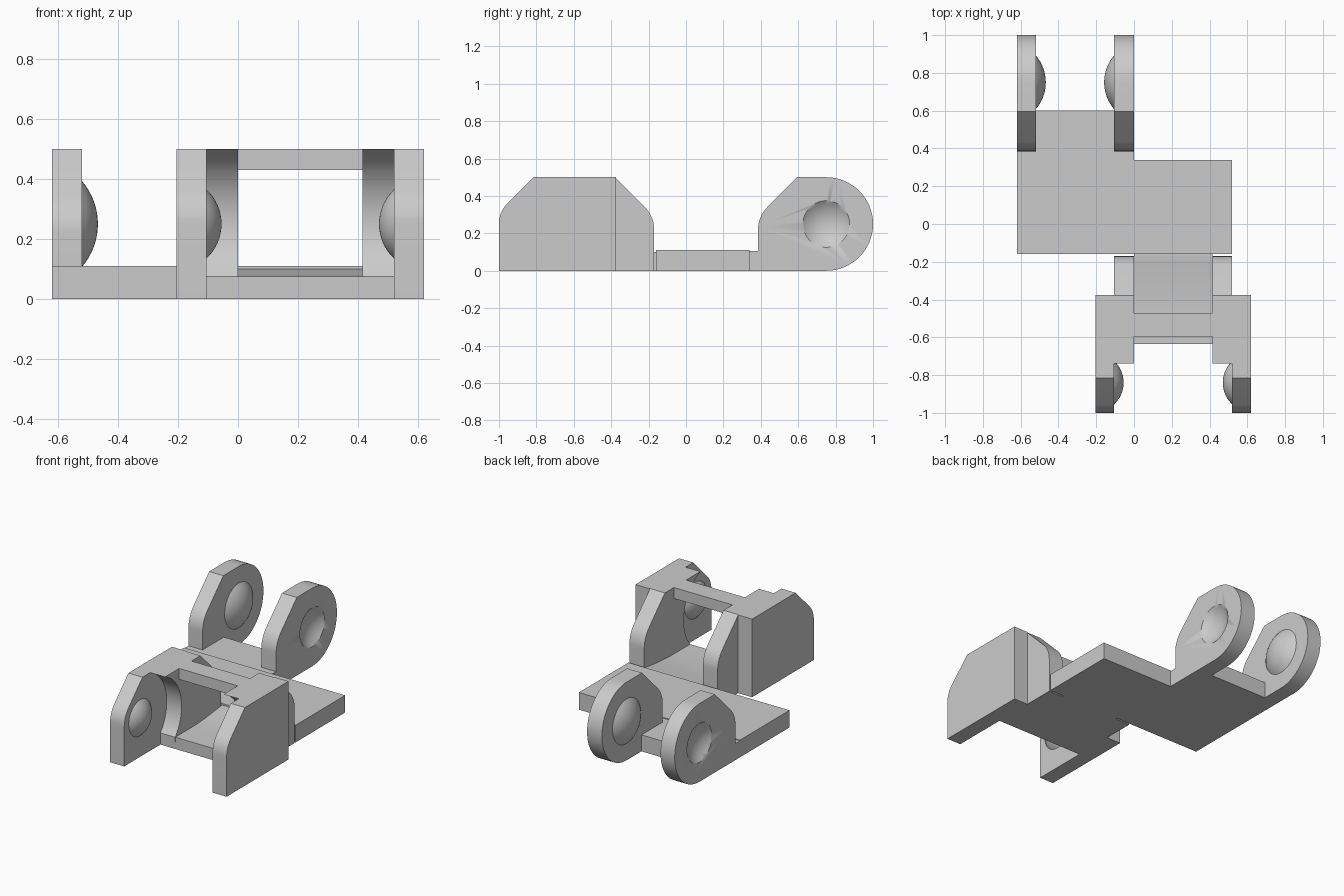
import bpy
import bmesh
from math import sin, cos, asin, radians, sqrt, pi

if "Cube" in bpy.data.objects:
    bpy.data.objects.remove(bpy.data.objects["Cube"], do_unlink=True)

# One plain grey for the whole hinge link
grey = bpy.data.materials.new("plain grey")
grey.use_nodes = True
grey.diffuse_color = (0.6, 0.6, 0.6, 1)
grey.node_tree.nodes["Principled BSDF"].inputs["Base Color"].default_value = grey.diffuse_color

TOP = 0.5
PIVOT_Z = 0.25


def finish(bm, name):
    bmesh.ops.recalc_face_normals(bm, faces=bm.faces)
    mesh = bpy.data.meshes.new(name)
    bm.to_mesh(mesh)
    bm.free()
    mesh.materials.append(grey)
    ob = bpy.data.objects.new(name, mesh)
    bpy.context.collection.objects.link(ob)
    bpy.ops.object.select_all(action="DESELECT")
    ob.select_set(True)
    bpy.context.view_layer.objects.active = ob
    bpy.ops.object.shade_smooth_by_angle(angle=radians(25))
    return ob


def prism(name, x0, x1, profile):
    """Extrude a (y, z) profile along x."""
    bm = bmesh.new()
    face = bm.faces.new([bm.verts.new((x0, y, z)) for y, z in profile])
    out = bmesh.ops.extrude_face_region(bm, geom=[face])
    moved = [v for v in out["geom"] if isinstance(v, bmesh.types.BMVert)]
    bmesh.ops.translate(bm, verts=moved, vec=(x1 - x0, 0, 0))
    return finish(bm, name)


def slab(name, x0, x1, y0, y1, z0, z1):
    return prism(name, x0, x1, [(y0, z0), (y1, z0), (y1, z1), (y0, z1)])


def arc(cy, cz, r, a0, a1, n):
    return [(cy + r * cos(a0 + (a1 - a0) * i / n), cz + r * sin(a0 + (a1 - a0) * i / n))
            for i in range(n + 1)]


def shoulder(edge, r, z, way):
    """Rounded corner from a vertical edge into a 45 degree slope up to the top."""
    pts = [(edge + way * r * (1 - cos(t)), z + r * sin(t))
           for t in [pi / 4 * i / 8 for i in range(9)]]
    y, h = pts[-1]
    return pts + [(y + way * (TOP - h), TOP)]


def bump(name, x, y, r, height, way):
    """Shallow spherical cap on an inner face, bulging along x."""
    big = (r * r + height * height) / (2 * height)
    edge = asin(r / big)
    bm = bmesh.new()
    n, rings = 40, 8
    loops = []
    for k in range(1, rings + 1):
        a = edge * k / rings
        px = x + way * (big * cos(a) - big + height)
        loops.append([bm.verts.new((px, y + big * sin(a) * cos(2 * pi * i / n),
                                    PIVOT_Z + big * sin(a) * sin(2 * pi * i / n)))
                      for i in range(n)])
    tip = bm.verts.new((x + way * height, y, PIVOT_Z))
    for i in range(n):
        j = (i + 1) % n
        bm.faces.new((tip, loops[0][i], loops[0][j]))
        for a, b in zip(loops, loops[1:]):
            bm.faces.new((a[i], b[i], b[j], a[j]))
    bm.faces.new(loops[-1])
    return finish(bm, name)


def dimple(ob, x, y, r, depth, way):
    """Cut a spherical hollow into an outer face."""
    big = (r * r + depth * depth) / (2 * depth)
    bm = bmesh.new()
    bmesh.ops.create_uvsphere(bm, u_segments=48, v_segments=32, radius=big)
    bmesh.ops.translate(bm, verts=bm.verts, vec=(x + way * (big - depth), y, PIVOT_Z))
    cutter = finish(bm, "dimple_cutter")
    cutter.hide_render = True
    mod = ob.modifiers.new("dimple", "BOOLEAN")
    mod.operation = "DIFFERENCE"
    mod.solver = "EXACT"
    mod.object = cutter
    bpy.context.view_layer.objects.active = ob
    bpy.ops.object.modifier_apply(modifier=mod.name)
    bpy.data.objects.remove(cutter, do_unlink=True)


# Base plates
slab("main_plate", -0.62, 0.52, -0.16, 0.34, 0, 0.11)
slab("rear_plate", -0.62, 0, 0.34, 0.6, 0, 0.105)

# Floor between the front cheeks, rising gently to the main plate
ramp = [(-0.17 - 0.3 * t, 0.1 - 0.025 * sin(t * pi / 2)) for t in [i / 8 for i in range(9)]]
prism("front_floor", 0, 0.415,
      [(-0.634, 0), (-0.16, 0), (-0.16, 0.1)] + ramp + [(-0.634, 0.075)])

# Rear ears with outer dimples and inner bumps
rear = [(0.385, 0)] + shoulder(0.385, 0.17, 0.22, 1) + arc(0.75, PIVOT_Z, 0.25, pi / 2, -pi / 2, 32)
for side, x0, x1, way in (("right", -0.62, -0.52, -1), ("left", -0.105, 0, 1)):
    ear = prism(f"rear_{side}_ear", x0, x1, rear)
    outer, inner = (x0, x1) if way < 0 else (x1, x0)
    dimple(ear, outer, 0.75, 0.125, 0.045, way)
    bump(f"rear_{side}_bump", inner, 0.75, 0.143, 0.053, -way)

# Front outer walls with inner bumps
wall = [(-0.375, 0), (-1, 0)] + shoulder(-1, 0.15, 0.253, 1) + [(-0.375, TOP)]
for side, x0, x1, inner, way in (("right", -0.205, -0.105, -0.105, 1),
                                 ("left", 0.52, 0.62, 0.52, -1)):
    prism(f"front_{side}_wall", x0, x1, wall)
    bump(f"front_{side}_bump", inner, -0.84, 0.115, 0.05, way)

# Inner cheeks hollowed at the front to clear a swinging ear
low = asin((0.075 - PIVOT_Z) / 0.27)
high = asin((TOP - PIVOT_Z) / 0.27)
cheek = ([(-0.17, 0), (-0.634, 0)] + arc(-0.84, PIVOT_Z, 0.27, low, high, 20)
         + shoulder(-0.17, 0.17, 0.22, -1)[::-1])
for side, x0, x1 in (("right", -0.105, 0), ("left", 0.415, 0.52)):
    prism(f"front_{side}_cheek", x0, x1, cheek)

# Bar joining the cheeks
slab("cross_bar", 0, 0.415, -0.595, -0.47, 0.43, TOP)
